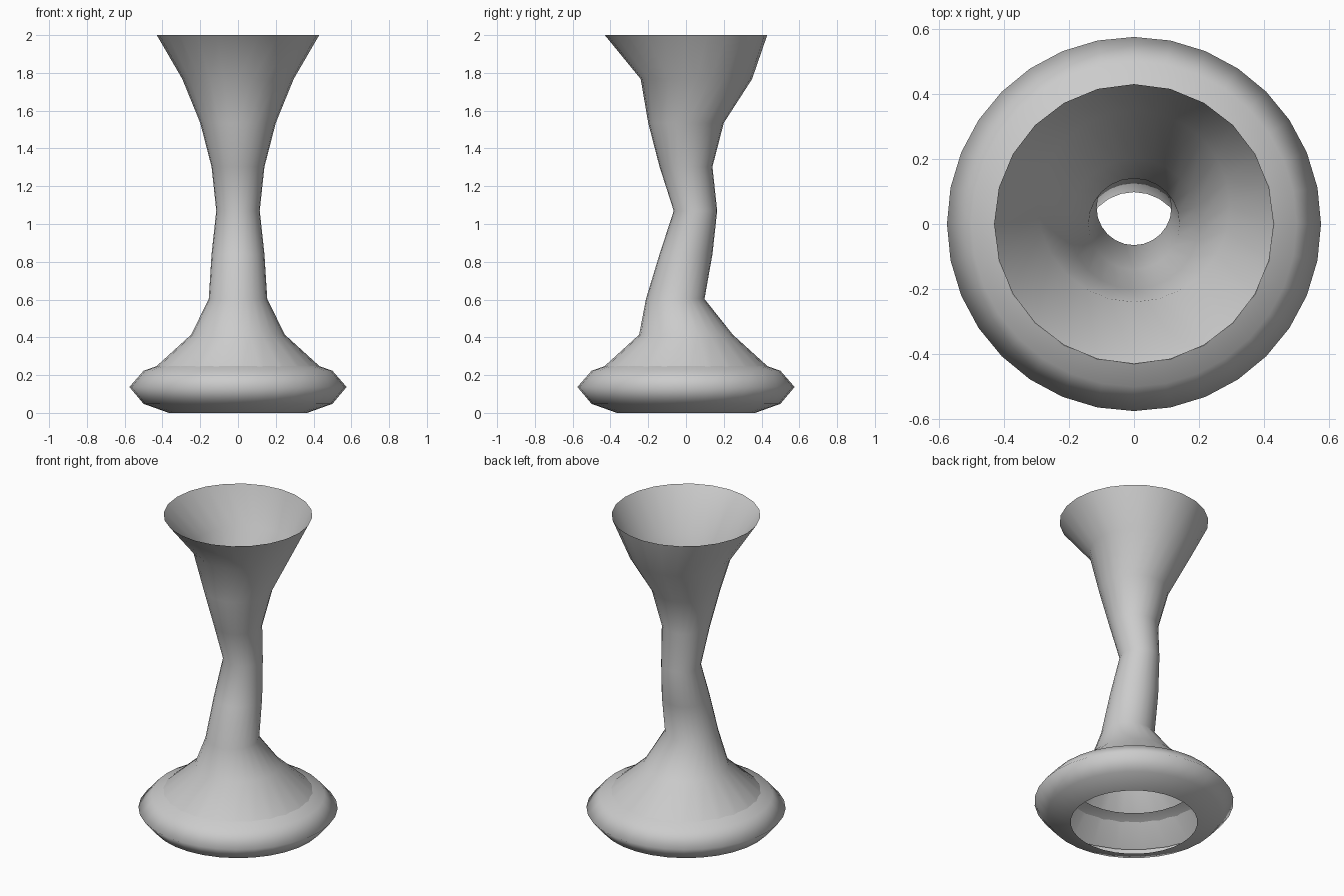
import bpy, bmesh
from math import sin, cos, tau

if "Cube" in bpy.data.objects:
    bpy.data.objects.remove(bpy.data.objects["Cube"])


def loft(name, rings, sides):
    """Open tube through horizontal circles given as (z, y centre, radius)."""
    bm = bmesh.new()
    loops = [[bm.verts.new((r * cos(tau * i / sides), cy + r * sin(tau * i / sides), z))
              for i in range(sides)] for z, cy, r in rings]
    for low, high in zip(loops, loops[1:]):
        for i in range(sides):
            j = (i + 1) % sides
            bm.faces.new((low[i], low[j], high[j], high[i]))
    mesh = bpy.data.meshes.new(name)
    bm.to_mesh(mesh)
    bm.free()
    mesh.shade_smooth()
    obj = bpy.data.objects.new(name, mesh)
    bpy.context.collection.objects.link(obj)
    return obj


# Wavy flared body, open at both ends, lower skirt hidden inside the foot
loft("vase_body", [
    (0.135, 0.0, 0.555),
    (0.414, 0.0, 0.248),
    (0.603, -0.057, 0.155),
    (0.84, 0.0, 0.14),
    (1.07, 0.05, 0.115),
    (1.303, 0.0, 0.14),
    (1.535, 0.0, 0.20),
    (1.768, 0.055, 0.295),
    (2.0, 0.0, 0.43),
], 24)

# Rounded foot ring: outer half of a flattened torus, open inside
loft("foot_ring", [
    (0.0, 0.0, 0.366),
    (0.048, 0.0, 0.50),
    (0.137, 0.0, 0.575),
    (0.223, 0.0, 0.50),
    (0.27, 0.0, 0.366),
], 32)
